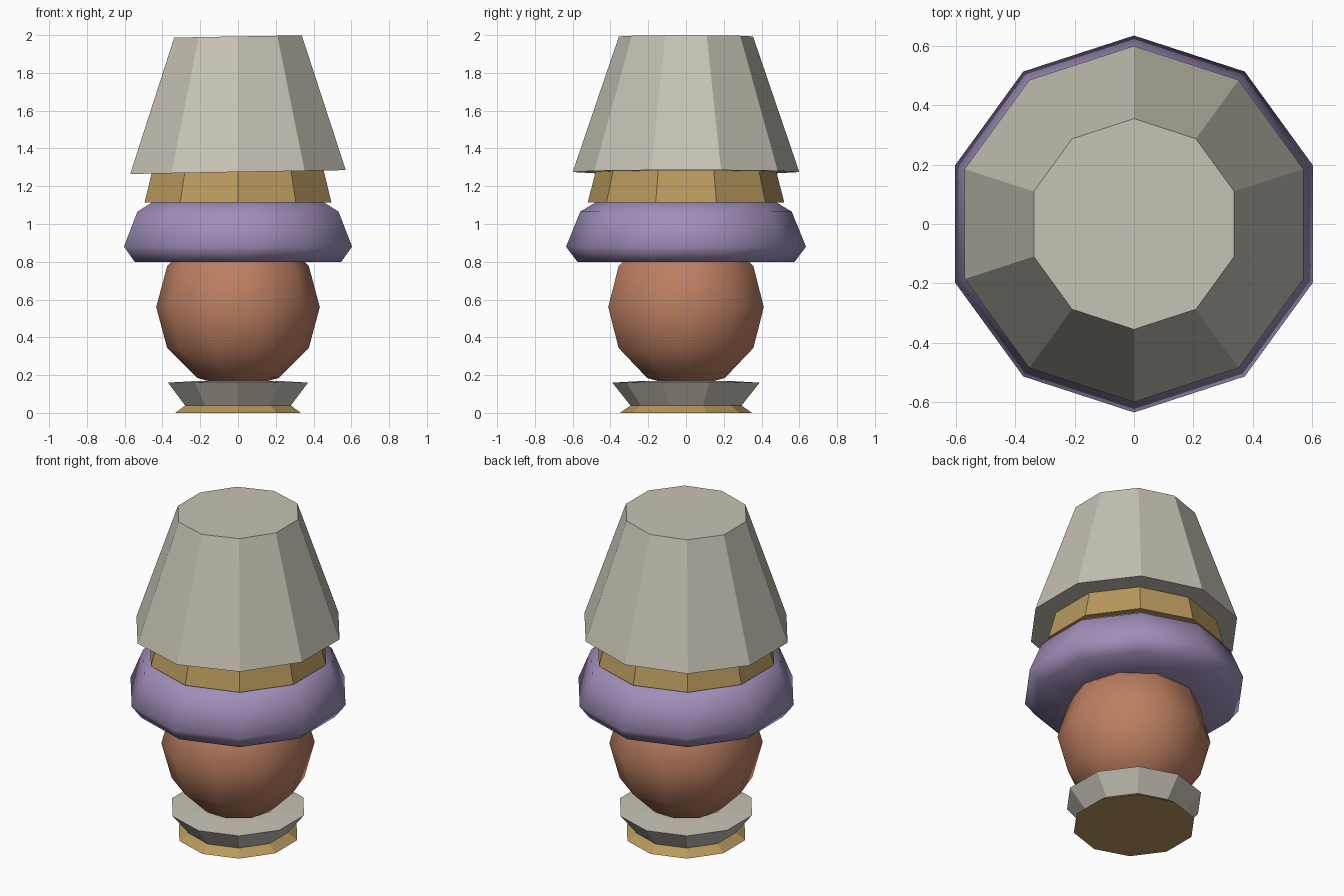
import bpy
import bmesh
import math

cube = bpy.data.objects.get("Cube")
if cube:
    bpy.data.objects.remove(cube, do_unlink=True)

SIDES = 10


def material(name, rgb):
    mat = bpy.data.materials.new(name)
    mat.use_nodes = True
    colour = (*rgb, 1.0)
    mat.diffuse_color = colour
    mat.node_tree.nodes["Principled BSDF"].inputs["Base Color"].default_value = colour
    return mat


stone = material("pale_stone", (0.57, 0.54, 0.46))
gold = material("dull_gold", (0.48, 0.32, 0.11))
lilac = material("lilac", (0.35, 0.27, 0.48))
clay = material("clay", (0.50, 0.21, 0.12))


def turned(name, profile, mat, smooth=False, tilt=0.0):
    """Ten-sided turned solid from (radius, height) rings, capped at both ends.
    Tilt raises the +x side by that height per unit of x."""
    bm = bmesh.new()
    rings = []
    for radius, height in profile:
        ring = []
        for i in range(SIDES):
            a = math.pi / 2 + math.tau * i / SIDES
            x = radius * math.cos(a)
            ring.append(bm.verts.new((x, radius * math.sin(a), height + tilt * x)))
        rings.append(ring)
    for low, high in zip(rings, rings[1:]):
        for i in range(SIDES):
            j = (i + 1) % SIDES
            bm.faces.new((low[i], low[j], high[j], high[i]))
    bm.faces.new(rings[0][::-1])
    bm.faces.new(rings[-1])
    for face in bm.faces:
        face.smooth = smooth
    mesh = bpy.data.meshes.new(name)
    bm.to_mesh(mesh)
    bm.free()
    mesh.materials.append(mat)
    obj = bpy.data.objects.new(name, mesh)
    bpy.context.collection.objects.link(obj)
    return obj


# Foot and the flared dish that holds the ball
turned("foot", [(0.35, 0), (0.285, 0.045)], gold)
turned("dish", [(0.21, 0.003), (0.295, 0.04), (0.39, 0.16), (0.22, 0.17)], stone)

# Round body
bpy.ops.mesh.primitive_uv_sphere_add(segments=SIDES, ring_count=6, radius=0.433,
                                     location=(0, 0, 0.56), rotation=(0, 0, math.pi / 2))
ball = bpy.context.object
ball.name = "ball_body"
ball.data.materials.append(clay)
bpy.ops.object.shade_smooth()

# Puffy cushion ring
turned("cushion", [(0.3, 0.8), (0.575, 0.8), (0.635, 0.88), (0.56, 1.065), (0.47, 1.12), (0.3, 1.13)],
       lilac, smooth=True)

# Collar and tapered shade
turned("collar", [(0.52, 1.115), (0.475, 1.29)], gold)
turned("shade", [(0.6, 1.275), (0.355, 1.993)], stone, tilt=0.018)
